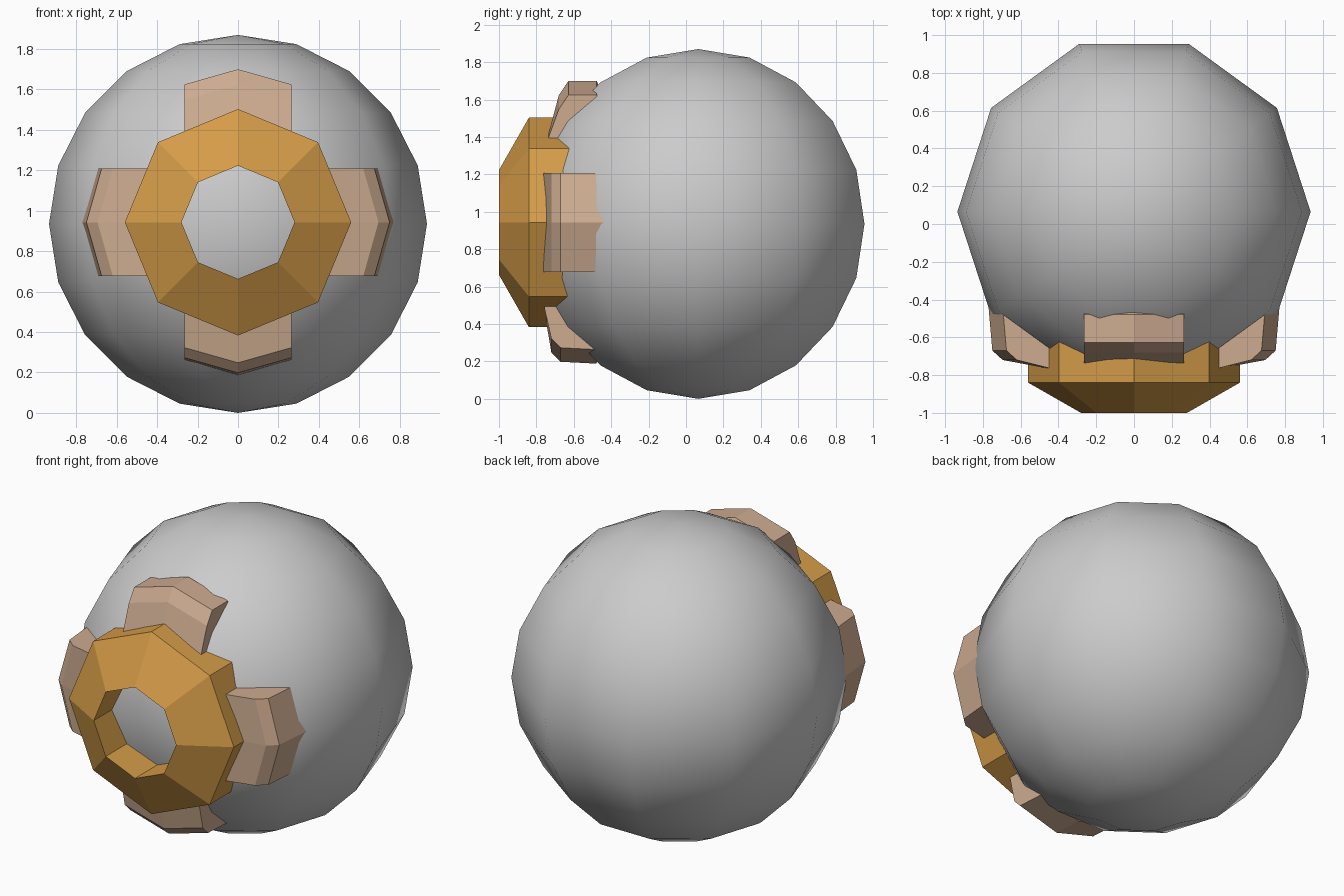
import bpy, bmesh, math
from mathutils import Matrix, Vector

if "Cube" in bpy.data.objects:
    bpy.data.objects.remove(bpy.data.objects["Cube"])

CZ = 0.943  # height of the ring axis


def material(name, rgb):
    m = bpy.data.materials.new(name)
    m.diffuse_color = (*rgb, 1)
    m.use_nodes = True
    m.node_tree.nodes["Principled BSDF"].inputs["Base Color"].default_value = m.diffuse_color
    return m


grey = material("grey", (0.60, 0.60, 0.60))
orange = material("orange", (0.66, 0.33, 0.065))
tan = material("tan", (0.61, 0.41, 0.28))


def finish(bm, name, mat):
    bmesh.ops.recalc_face_normals(bm, faces=bm.faces)
    me = bpy.data.meshes.new(name)
    bm.to_mesh(me)
    bm.free()
    me.materials.append(mat)
    ob = bpy.data.objects.new(name, me)
    bpy.context.collection.objects.link(ob)
    return ob


def skin(bm, loops, closed):
    """Bridge equal-length vertex loops; cap the ends if open."""
    loops = [[bm.verts.new(p) for p in lp] for lp in loops]
    n = len(loops[0])
    for i in range(len(loops) if closed else len(loops) - 1):
        a, b = loops[i], loops[(i + 1) % len(loops)]
        for j in range(n):
            k = (j + 1) % n
            bm.faces.new((a[j], a[k], b[k], b[j]))
    if not closed:
        bm.faces.new(loops[0])
        bm.faces.new(loops[-1])


# Smooth ball body
bm = bmesh.new()
bmesh.ops.create_uvsphere(
    bm, u_segments=10, v_segments=10, radius=0.935,
    matrix=Matrix.Translation((0, 0.065, 0.935)) @ Matrix.Rotation(math.pi / 2, 4, 'Z'))
for f in bm.faces:
    f.smooth = True
finish(bm, "ball_body", grey)

# Octagonal nozzle ring, its back buried in the ball
profile = [(0.28, -1.0), (0.56, -0.84), (0.56, -0.55), (0.28, -0.55)]
bm = bmesh.new()
skin(bm, [[(r * math.cos(a), y, CZ + r * math.sin(a)) for r, y in profile]
          for a in (i * math.pi / 4 for i in range(8))], True)
finish(bm, "nozzle_ring", orange)


# Four creased plates around the ring: profile is (distance from axis, y)
def plate(name, angle, outer):
    pts = [outer[0]] + outer[1:] + [(0.5, -0.36), (0.40, -0.45)]
    bm = bmesh.new()
    loops = []
    for t, drop in ((-0.265, 0.075), (0, 0), (0.265, 0.075)):
        loops.append([(r - (drop if 0 < i < len(outer) else 0), y, t)
                      for i, (r, y) in enumerate(pts)])
    skin(bm, loops, False)
    bm.transform(Matrix.Translation((0, 0, CZ)) @ Matrix.Rotation(-angle, 4, 'Y'))
    finish(bm, name, tan)


side = [(0.40, -0.775), (0.695, -0.72), (0.75, -0.67), (0.775, -0.385)]
plate("right_plate", 0, side)
plate("left_plate", math.pi, side)
plate("top_plate", math.pi / 2,
      [(0.40, -0.755), (0.68, -0.68), (0.757, -0.628), (0.757, -0.478)])
plate("bottom_plate", -math.pi / 2,
      [(0.40, -0.77), (0.695, -0.72), (0.745, -0.67), (0.755, -0.48)])
